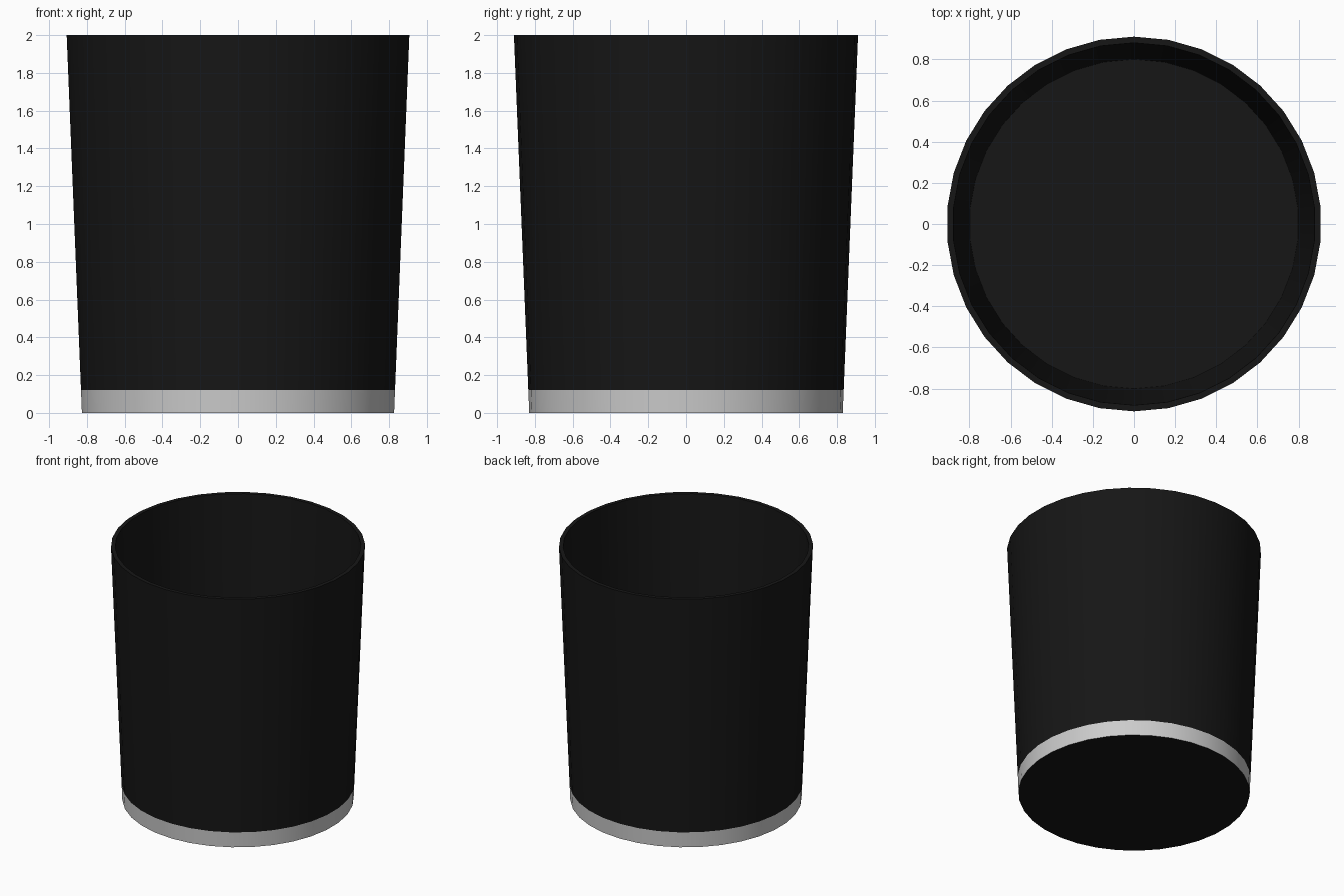
import bpy, bmesh, math

if "Cube" in bpy.data.objects:
    bpy.data.objects.remove(bpy.data.objects["Cube"])

SIDES = 34
R_BASE, R_TOP, HEIGHT, WALL, BAND = 0.83, 0.911, 2.0, 0.03, 0.12
SLOPE = (R_TOP - R_BASE) / HEIGHT


def outer(z):
    return R_BASE + SLOPE * z


def lathe(name, profiles, color=None):
    """Revolve (radius, z) profiles; a radius of 0 closes into a cap."""
    bm = bmesh.new()
    for profile in profiles:
        rings = []
        for r, z in profile:
            if r == 0:
                rings.append([bm.verts.new((0, 0, z))] * SIDES)
            else:
                rings.append([bm.verts.new((r * math.sin(2 * math.pi * i / SIDES),
                                            r * math.cos(2 * math.pi * i / SIDES), z))
                              for i in range(SIDES)])
        for a, b in zip(rings, rings[1:]):
            for i in range(SIDES):
                j = (i + 1) % SIDES
                # drop repeated centre vertices so caps become triangles
                bm.faces.new(list(dict.fromkeys((a[i], b[i], b[j], a[j]))))
    bmesh.ops.reverse_faces(bm, faces=bm.faces[:])
    bmesh.ops.remove_doubles(bm, verts=bm.verts[:], dist=1e-5)
    mesh = bpy.data.meshes.new(name)
    for f in bm.faces:
        f.normal_update()
    bm.to_mesh(mesh)
    bm.free()
    ob = bpy.data.objects.new(name, mesh)
    bpy.context.collection.objects.link(ob)
    if color:
        mat = bpy.data.materials.new(name + "_colour")
        mat.diffuse_color = color
        mat.use_nodes = True
        mat.node_tree.nodes["Principled BSDF"].inputs["Base Color"].default_value = mat.diffuse_color
        mesh.materials.append(mat)
    bpy.ops.object.select_all(action='DESELECT')
    ob.select_set(True)
    bpy.context.view_layer.objects.active = ob
    bpy.ops.object.shade_smooth_by_angle(angle=math.radians(30))
    return ob


# Underside disc, then tapered outer wall, rim, inner wall and floor
underside = [(0, 0), (R_BASE, 0)]
shell = [(outer(BAND), BAND), (R_TOP, HEIGHT), (R_TOP - WALL, HEIGHT),
         (outer(WALL) - WALL, WALL), (0, WALL)]
# Profiles run bottom-outward-up-inward, so reversed faces point outward
lathe("cup_body", [underside, shell], (0.008, 0.008, 0.008, 1))

# Grey band around the foot
lathe("base_band", [[(R_BASE, 0), (outer(BAND), BAND)]])
